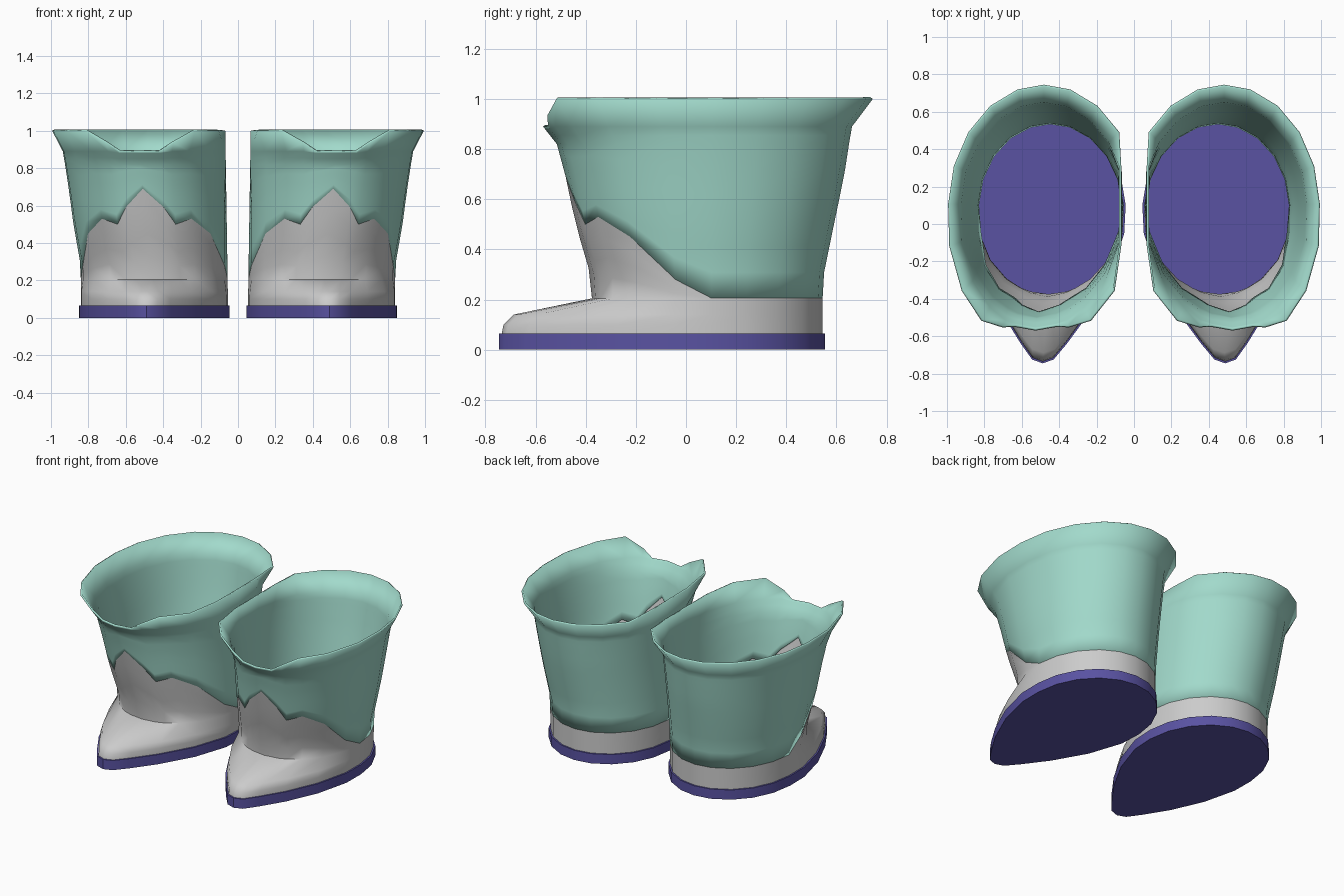
import bpy, bmesh
from math import sin, cos, radians

if "Cube" in bpy.data.objects:
    bpy.data.objects.remove(bpy.data.objects["Cube"])

# Columns around one boot: angle from the toe, ragged upper edge height, rim height
HALF = [(0, .69, .89), (14, .59, .89), (22, .50, .935), (35, .53, 1), (53, .45, 1),
        (74, .28, 1), (92, .206, 1), (110, .206, 1), (128, .206, 1), (146, .206, 1),
        (164, .206, 1), (180, .206, 1)]
COLUMNS = HALF + [(-a, e, r) for a, e, r in HALF[-2:0:-1]]

# Shaft sections: height, centre x, half width, front y, back y
SECTIONS = [(.0, .447, .392, -.375, .545), (.28, .447, .394, -.375, .545),
            (.5, .465, .415, -.44, .59), (.69, .475, .43, -.48, .63),
            (.82, .48, .445, -.515, .65), (.89, .482, .455, -.57, .662),
            (1.0, .482, .512, -.65, .745)]
# Toe outline: angle -> offset from boot centre, y
TOE = {0: (0, -.735), 14: (.055, -.715), 22: (.12, -.63), 35: (.22, -.48),
       53: (.325, -.27), 74: (.388, -.05)}
CY = .085


def shaft(angle, z):
    for lo, hi in zip(SECTIONS, SECTIONS[1:]):
        if z <= hi[0]:
            break
    t = (z - lo[0]) / (hi[0] - lo[0])
    cx, rx, front, back = [a + (b - a) * t for a, b in zip(lo[1:], hi[1:])]
    s, c = sin(radians(angle)), cos(radians(angle))
    y = CY - c * (CY - front) if c > 0 else CY - c * (back - CY)
    x = cx + rx * s + .05 * max(0, c) * z      # front turns slightly outward
    return (max(x, .052 + .016 * z), y, z)


def outline(angle, z, grow=0.0):
    s, c = sin(radians(angle)), cos(radians(angle))
    if abs(angle) in TOE:
        dx, y = TOE[abs(angle)]
        dx = dx if angle >= 0 else -dx
        x = .45 + dx + .038 * max(0, (-.1 - y) / .63)
    else:
        x, y, _ = shaft(angle, .1)
    return (x + grow * s, y - grow * c, z)


def mix(p, q, t, z):
    return (p[0] + (q[0] - p[0]) * t, p[1] + (q[1] - p[1]) * t, z)


def loft(name, columns, colour=None, caps=False, thickness=0, smooth=38):
    bm = bmesh.new()
    grid = [[bm.verts.new(p) for p in col] for col in columns]
    for a, b in zip(grid, grid[1:] + grid[:1]):
        for j in range(len(a) - 1):
            bm.faces.new((a[j], b[j], b[j + 1], a[j + 1]))
    if caps:
        bm.faces.new([c[0] for c in reversed(grid)])
        bm.faces.new([c[-1] for c in grid])
    mesh = bpy.data.meshes.new(name)
    bm.to_mesh(mesh)
    bm.free()
    obj = bpy.data.objects.new(name, mesh)
    bpy.context.collection.objects.link(obj)
    if colour:
        mat = bpy.data.materials.new(name + "_colour")
        mat.diffuse_color = (*colour, 1)
        mat.use_nodes = True
        mat.node_tree.nodes["Principled BSDF"].inputs["Base Color"].default_value = mat.diffuse_color
        mesh.materials.append(mat)
    bpy.ops.object.select_all(action='DESELECT')
    obj.select_set(True)
    bpy.context.view_layer.objects.active = obj
    bpy.ops.object.shade_smooth_by_angle(angle=radians(smooth))
    if thickness:
        wall = obj.modifiers.new("wall", 'SOLIDIFY')
        wall.thickness = thickness
        wall.offset = -1
    # second boot
    mirror = obj.modifiers.new("other_boot", 'MIRROR')
    mirror.use_mirror_merge = False
    return obj


# Soles
loft("sole", [[outline(a, 0, .01), outline(a, .065, .01)] for a, e, r in COLUMNS],
     (.10, .085, .36), caps=True)

# Grey foot with pointed toe and ragged front flap
foot = []
for a, edge, rim in COLUMNS:
    base, ankle = outline(a, .065), shaft(a, .205)
    col = [base, mix(base, ankle, .02, .1), mix(base, ankle, .13, .14), ankle]
    col += [shaft(a, .205 + (edge - .205) * k / 4) for k in range(1, 5)]
    foot.append(col)
loft("foot_upper", foot, smooth=62)

# Green shaft with flared, notched rim
leg = []
for a, edge, rim in COLUMNS:
    col = [shaft(a, edge + (.82 - edge) * k / 6) for k in range(7)]
    col += [shaft(a, .82 + (min(.89, rim - .01) - .82) * k / 2) for k in (1, 2)]
    col.append(shaft(a, rim))
    leg.append(col)
loft("boot_shaft", leg, (.36, .70, .60), thickness=.012, smooth=50)
